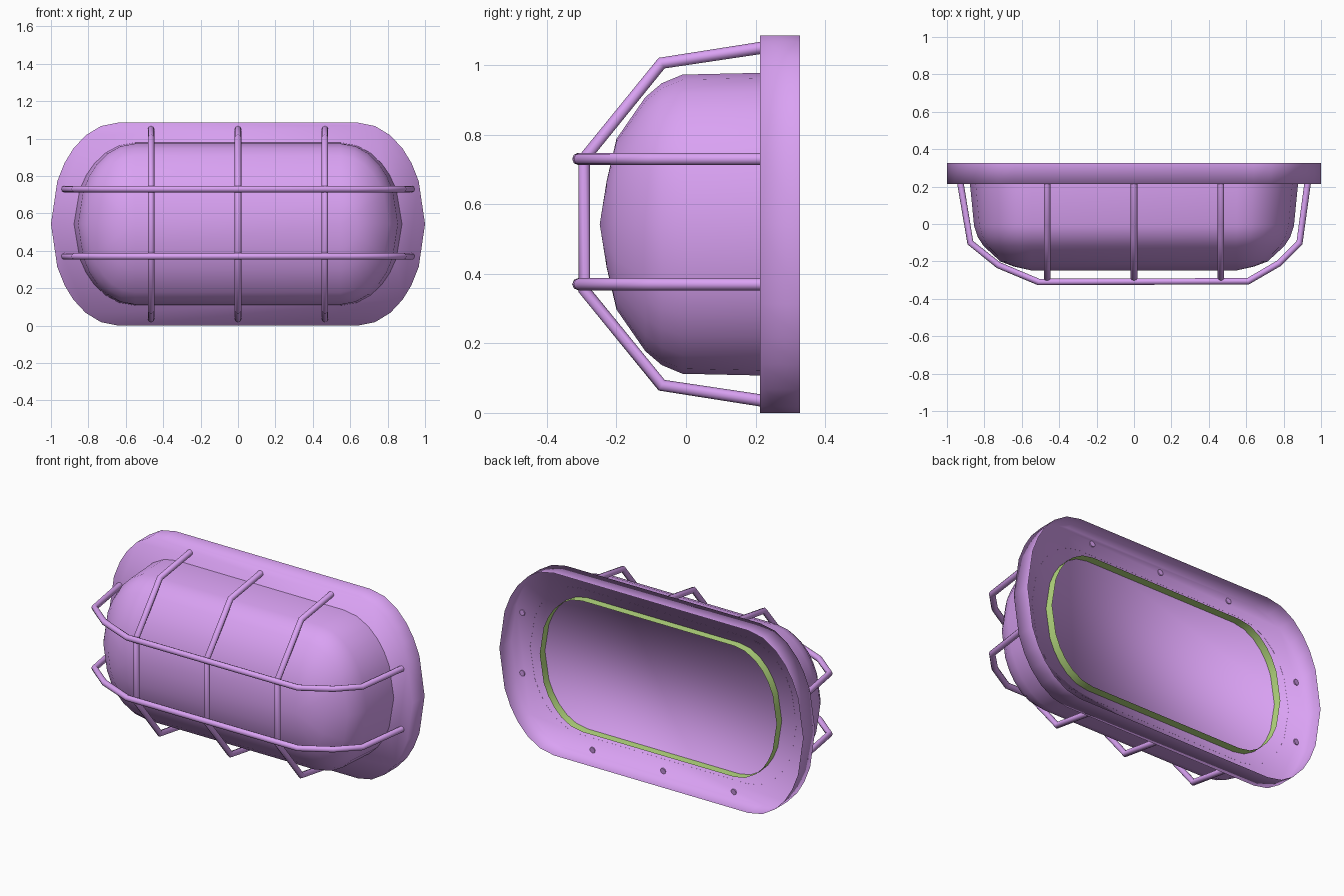
import bpy, bmesh, math

if "Cube" in bpy.data.objects:
    bpy.data.objects.remove(bpy.data.objects["Cube"])

ZC = 0.5425  # height of the lamp centre


def material(name, color):
    m = bpy.data.materials.new(name)
    m.diffuse_color = color
    m.use_nodes = True
    m.node_tree.nodes["Principled BSDF"].inputs["Base Color"].default_value = m.diffuse_color
    return m


purple = material("purple_paint", (0.70, 0.36, 0.90, 1))
green = material("green_seal", (0.48, 0.72, 0.22, 1))


def outline(straight, half_x, half_z):
    """Long oval: straight top and bottom with faceted round ends."""
    quarter = [0, 25, 37, 48, 61, 75, 90]
    right = [-a for a in reversed(quarter[1:])] + quarter
    left = [180 - a for a in reversed(right)]
    r = half_x - straight
    pts = []
    for side, angles in ((1, right), (-1, left)):
        for a in angles:
            t = math.radians(a)
            pts.append((side * straight + r * math.cos(t), half_z * math.sin(t)))
    return pts


def loft(name, rings, mat, cap=False):
    """Join outlines from back to front; ring = (straight, half_x, half_z, y)."""
    bm = bmesh.new()
    loops = [[bm.verts.new((x, y, z + ZC)) for x, z in outline(s, hx, hz)]
             for s, hx, hz, y in rings]
    n = len(loops[0])
    for a, b in zip(loops, loops[1:]):
        for i in range(n):
            j = (i + 1) % n
            bm.faces.new((a[i], a[j], b[j], b[i]))
    if cap:
        bm.faces.new(loops[-1])
    bmesh.ops.remove_doubles(bm, verts=bm.verts, dist=0.0005)
    me = bpy.data.meshes.new(name)
    bm.to_mesh(me)
    bm.free()
    for p in me.polygons:
        p.use_smooth = True
    me.materials.append(mat)
    ob = bpy.data.objects.new(name, me)
    bpy.context.collection.objects.link(ob)
    return ob


def bar(name, pts, radius=0.0175):
    """Round wire bent through the given points."""
    cu = bpy.data.curves.new(name, "CURVE")
    cu.dimensions = "3D"
    cu.bevel_depth = radius
    cu.bevel_resolution = 2
    cu.use_fill_caps = True
    sp = cu.splines.new("POLY")
    sp.points.add(len(pts) - 1)
    for p, co in zip(sp.points, pts):
        p.co = (*co, 1)
    cu.materials.append(purple)
    ob = bpy.data.objects.new(name, cu)
    bpy.context.collection.objects.link(ob)
    bpy.ops.object.select_all(action="DESELECT")
    ob.select_set(True)
    bpy.context.view_layer.objects.active = ob
    bpy.ops.object.convert(target="MESH")
    bpy.ops.object.shade_smooth_by_angle(angle=math.radians(50))


# Base: shallow tray, open at the back
loft("base_tray", [(0.64, 1.0, ZC, 0.327), (0.64, 1.0, ZC, 0.213)], purple, cap=True)

# Glass cover: domed long oval
loft("glass_cover", [
    (0.55, 0.877, 0.435, 0.2135),
    (0.55, 0.855, 0.43, -0.01),
    (0.55, 0.835, 0.405, -0.07),
    (0.55, 0.805, 0.365, -0.117),
    (0.55, 0.715, 0.245, -0.20),
    (0.55, 0.64, 0.125, -0.228),
    (0.55, 0.55, 0.0, -0.248)], purple)

# Seal: thin green band inside the tray
loft("seal_band", [(0.5, 0.78, 0.39, 0.262), (0.5, 0.78, 0.39, 0.212)], green)

# Guard: two long bars across the width
long_path = [(-0.928, 0.217), (-0.875, -0.10), (-0.725, -0.22), (-0.51, -0.31),
             (0.61, -0.306), (0.775, -0.21), (0.885, -0.10), (0.928, 0.217)]
for label, z in (("upper", 0.73), ("lower", 0.37)):
    bar(f"guard_bar_{label}", [(x, y, z) for x, y in long_path])

# Guard: three short bars over the height
half_path = [(0.217, 0.507), (-0.07, 0.463), (-0.292, 0.19)]
short_path = half_path + [(y, -z) for y, z in reversed(half_path)]
for label, x in (("left", -0.465), ("middle", 0.0), ("right", 0.465)):
    bar(f"guard_hoop_{label}", [(x, y, z + ZC) for y, z in short_path])
